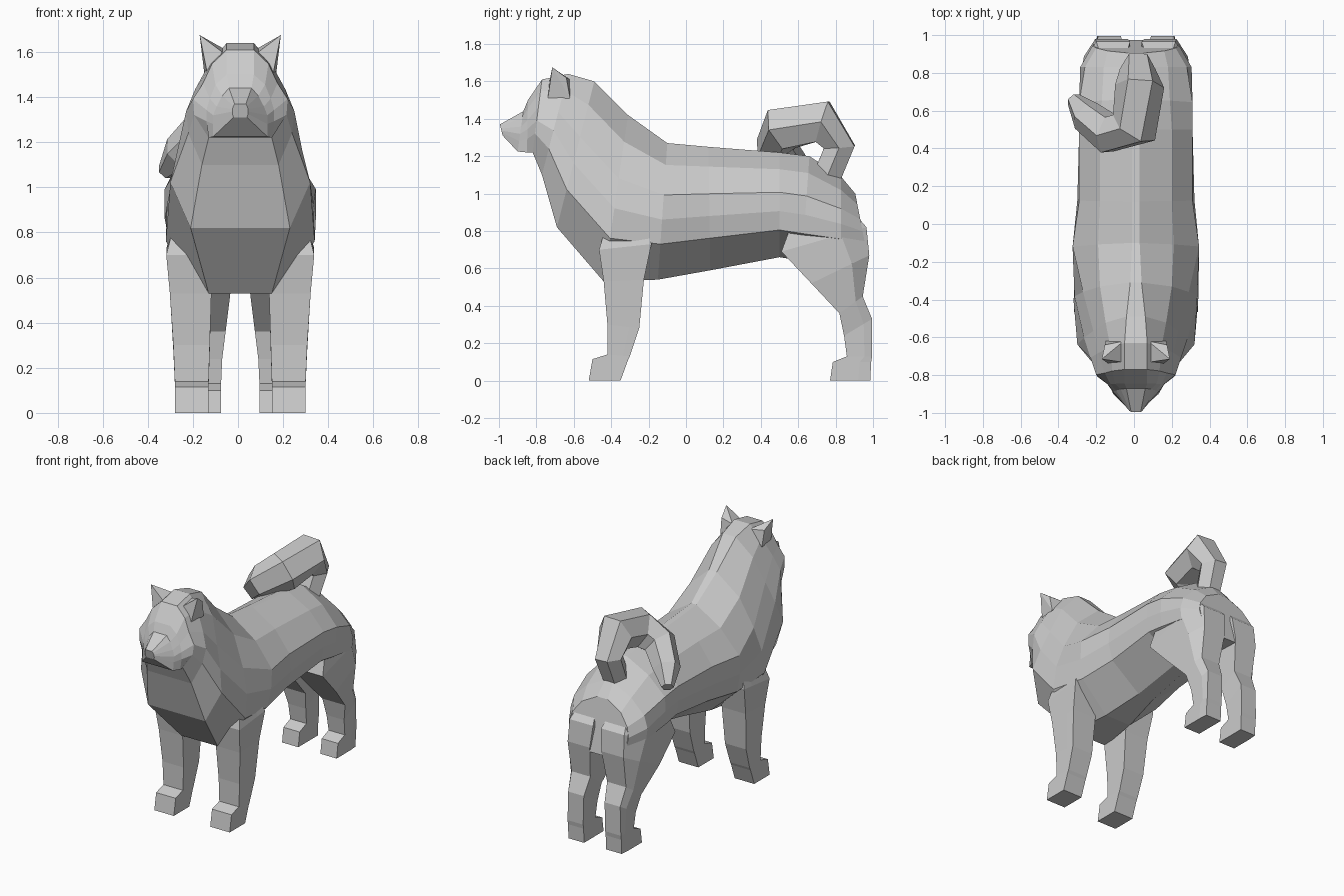
import bpy, bmesh
from mathutils import Vector
from math import sin, cos, tau

CX = 0.01  # the animal's own centre line


def finish(name, bm):
    bmesh.ops.recalc_face_normals(bm, faces=bm.faces[:])
    me = bpy.data.meshes.new(name)
    bm.to_mesh(me)
    bm.free()
    ob = bpy.data.objects.new(name, me)
    bpy.context.collection.objects.link(ob)
    return ob


def loft(name, rings):
    """Skin a list of equal-length point rings and cap both ends."""
    bm = bmesh.new()
    vs = [[bm.verts.new(p) for p in r] for r in rings]
    n = len(vs[0])
    for a, b in zip(vs, vs[1:]):
        for i in range(n):
            j = (i + 1) % n
            bm.faces.new((a[i], a[j], b[j], b[i]))
    bm.faces.new(vs[0])
    bm.faces.new(vs[-1])
    return finish(name, bm)


# Body, neck and head: top (y, z), bottom (y, z), half widths from top to bottom
BODY = [
    (.905, 1.00, .975, .64, .04, .15, .21, .23, .22, .06),
    (.83, 1.09, .83, .64, .03, .17, .27, .295, .285, .06),
    (.66, 1.20, .62, .64, .02, .18, .30, .30, .29, .05),
    (.50, 1.22, .50, .66, .02, .19, .30, .30, .285, .05),
    (.12, 1.25, .13, .59, .02, .19, .30, .31, .28, .06),
    (-.10, 1.27, -.15, .54, .02, .20, .335, .335, .31, .10),
    (-.31, 1.42, -.44, .53, .03, .19, .28, .325, .33, .14),
    (-.49, 1.60, -.69, .82, .05, .16, .225, .275, .31, .22),
    (-.63, 1.64, -.77, 1.10, .06, .135, .20, .24, .23, .17),
    (-.77, 1.61, -.82, 1.22, .06, .125, .165, .21, .205, .14),
    (-.845, 1.50, -.85, 1.22, .06, .11, .135, .15, .15, .14),
    (-.87, 1.44, -.90, 1.225, .05, .08, .105, .12, .12, .12),
    (-.995, 1.37, -.98, 1.31, .025, .03, .035, .035, .035, .03),
]
FRAC = (0, .16, .38, .56, .74, 1)


def body_ring(ty, tz, by, bz, *w):
    half = [(w[i], ty + (by - ty) * f, tz + (bz - tz) * f) for i, f in enumerate(FRAC)]
    return ([(CX + x, y, z) for x, y, z in half] +
            [(CX - x, y, z) for x, y, z in half[::-1]])


loft("body_and_head", [body_ring(*r) for r in BODY])

# Legs: front (y, z), back (y, z), inner x, outer x, outer x at the back
FRONT = [
    (-.42, .85, -.22, .85, .12, .29, .29),
    (-.465, .70, -.185, .73, .12, .328, .328),
    (-.44, .53, -.225, .54, .128, .312, .312),
    (-.42, .30, -.25, .28, .135, .297, .297),
    (-.42, .14, -.30, .13, .14, .29, .29),
    (-.50, .115, -.31, .11, .14, .29, .29),
    (-.52, 0, -.35, 0, .14, .29, .29),
]
HIND = [
    (.58, .88, .88, .92, .06, .26, .18),
    (.51, .69, .965, .82, .03, .285, .21),
    (.67, .52, .98, .67, .045, .275, .215),
    (.82, .36, .945, .45, .065, .24, .21),
    (.845, .24, .995, .33, .08, .215, .20),
    (.86, .13, .995, .13, .085, .21, .205),
    (.785, .10, .99, .10, .085, .21, .205),
    (.77, 0, .985, 0, .085, .21, .205),
]


def leg(name, sections, s):
    rings = []
    for yf, zf, yb, zb, xi, xo, xb in sections:
        ym, zm = yf + (yb - yf) * .7, zf + (zb - zf) * .7
        rings.append([(CX + s * xi, yf, zf), (CX + s * xo, yf, zf), (CX + s * xo, ym, zm),
                      (CX + s * xb, yb, zb), (CX + s * xi, yb, zb)])
    loft(name, rings)


# Ears: hull around a base sunk into the head and a slanted tip edge
EAR = [(.08, -.73, 1.60), (.145, -.74, 1.50), (.16, -.62, 1.51), (.05, -.65, 1.57),
       (.065, -.62, 1.61), (.18, -.715, 1.675), (.165, -.64, 1.62)]


def ear(name, s):
    bm = bmesh.new()
    for x, y, z in EAR:
        bm.verts.new((CX + s * x, y, z))
    bmesh.ops.convex_hull(bm, input=bm.verts[:])
    finish(name, bm)


for side, s in (("left", -1), ("right", 1)):
    leg("front_leg_" + side, FRONT, s)
    leg("hind_leg_" + side, HIND, s)
    ear("ear_" + side, s)

# Curled tail: six-sided tube along a spiral path (x, y, z, radius)
TAIL = [(.01, .75, 1.08, .085), (.02, .82, 1.25, .095), (.03, .73, 1.385, .13),
        (0, .51, 1.345, .13), (-.13, .475, 1.26, .11), (-.25, .57, 1.15, .09),
        (-.32, .66, 1.07, .04)]
pts = [Vector(p[:3]) for p in TAIL]
rings, prev, u = [], None, Vector((1, 0, 0))
for i, p in enumerate(pts):
    t = (pts[min(i + 1, len(pts) - 1)] - pts[max(i - 1, 0)]).normalized()
    if prev:
        u = prev.rotation_difference(t) @ u
    u = (u - t * u.dot(t)).normalized()
    v, r, prev = t.cross(u), TAIL[i][3], t
    rings.append([p + r * (u * cos(k * tau / 6) + v * sin(k * tau / 6)) for k in range(6)])
loft("tail", rings)
